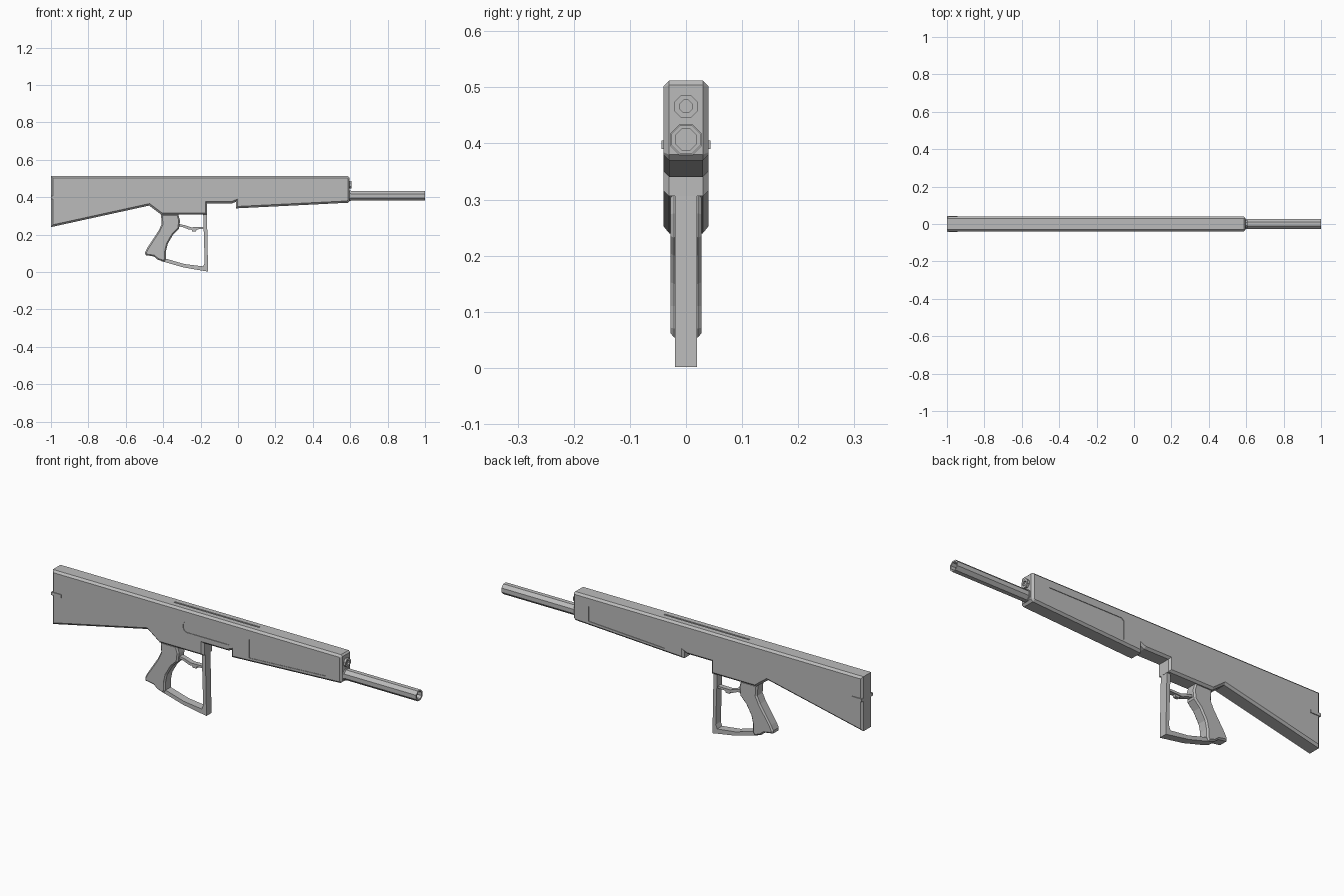
import bpy, bmesh, math
from mathutils import Matrix

cube = bpy.data.objects.get("Cube")
if cube:
    bpy.data.objects.remove(cube)

GREY = (0.5, 0.5, 0.5, 1)
metal = bpy.data.materials.new("plain_grey")
metal.use_nodes = True
metal.diffuse_color = GREY
metal.node_tree.nodes["Principled BSDF"].inputs["Base Color"].default_value = GREY


def finish(name, bm):
    bmesh.ops.recalc_face_normals(bm, faces=bm.faces)
    mesh = bpy.data.meshes.new(name)
    bm.to_mesh(mesh)
    bm.free()
    mesh.materials.append(metal)
    obj = bpy.data.objects.new(name, mesh)
    bpy.context.collection.objects.link(obj)
    return obj


def slab(name, outline, half, chamfer=0, y=0):
    """Extrude an x-z outline across y, chamfering the rims of both sides."""
    bm = bmesh.new()
    base = bm.faces.new([bm.verts.new((x, y - half, z)) for x, z in outline])
    top = bmesh.ops.extrude_face_region(bm, geom=[base])["geom"]
    for v in top:
        if isinstance(v, bmesh.types.BMVert):
            v.co.y = y + half
    if chamfer:
        rims = [e for e in bm.edges if abs(e.verts[0].co.y - e.verts[1].co.y) < 1e-5]
        bmesh.ops.bevel(bm, geom=rims, offset=chamfer, segments=1,
                        affect='EDGES', clamp_overlap=True)
    return finish(name, bm)


def box(x0, x1, z0, z1):
    return [(x0, z0), (x1, z0), (x1, z1), (x0, z1)]


def rounded(x0, x1, z0, z1, r, steps=4):
    pts = []
    for i, (cx, cz) in enumerate(box(x0 + r, x1 - r, z0 + r, z1 - r)):
        for s in range(steps + 1):
            a = math.pi * (1 + i / 2) + s / steps * math.pi / 2
            pts.append((cx + r * math.cos(a), cz + r * math.sin(a)))
    return pts


def tube(name, z, rings):
    """Eight-sided turned part along x; rings are (x, radius) pairs."""
    bm = bmesh.new()
    loops = []
    for x, r in rings:
        angles = [math.pi / 8 + i * math.pi / 4 for i in range(8)]
        loops.append([bm.verts.new((x, r * math.cos(a), z + r * math.sin(a)))
                      for a in angles])
    for a, b in zip(loops, loops[1:]):
        for i in range(8):
            j = (i + 1) % 8
            bm.faces.new((a[i], a[j], b[j], b[i]))
    bm.faces.new(loops[0])
    bm.faces.new(loops[-1])
    return finish(name, bm)


# One-piece stock, receiver and fore-end
body = slab("body", [
    (-1, .24), (-.475, .355), (-.41, .306), (-.165, .306), (-.165, .367),
    (-.03, .367), (-.012, .375), (-.012, .34), (.587, .37), (.597, .38),
    (.597, .504), (.589, .512), (-1, .512)], .04, .01)


def recess(cutter):
    cutter.hide_render = True
    cutter.hide_viewport = True
    cutter.display_type = 'WIRE'
    mod = body.modifiers.new(cutter.name, 'BOOLEAN')
    mod.operation = 'DIFFERENCE'
    mod.solver = 'EXACT'
    mod.object = cutter


# Shallow side panels, ejection port and top slot
panel = [(.09, .365), (.51, .388), (.51, .462), (.50, .467), (.10, .467), (.09, .457)]
for side, word in ((-1, "right"), (1, "left")):
    recess(slab(word + "_panel_cutter", panel, .004, y=side * .041))
recess(slab("port_cutter", rounded(-.275, 0, .4, .455, .022), .004, y=-.041))
recess(slab("top_slot_cutter", box(-.35, .12, .509, .53), .004))

# Sling tabs at the butt
slab("sling_tabs", box(-1, -.945, .39, .405), .044)

# Pistol grip
slab("grip", [
    (-.412, .31), (-.408, .255), (-.425, .22), (-.484, .13), (-.497, .105),
    (-.495, .09), (-.45, .083), (-.43, .066), (-.395, .054), (-.385, .07),
    (-.385, .11), (-.376, .15), (-.347, .2), (-.315, .232), (-.31, .275),
    (-.32, .31)], .028, .007)

# Hand guard: lower bar and front post
slab("hand_guard", [
    (-.41, .058), (-.29, .024), (-.16, .002), (-.166, .31), (-.186, .31),
    (-.178, .05), (-.186, .03), (-.285, .042), (-.41, .078)], .02)

# Trigger and its bar
slab("trigger_bar", [
    (-.32, .245), (-.29, .238), (-.26, .226), (-.18, .23), (-.18, .24),
    (-.25, .239), (-.285, .25), (-.32, .258)], .012)
slab("trigger", [(-.245, .216), (-.225, .216), (-.22, .232), (-.25, .232)], .008)

# Hollow barrel, its collar and the gas plug
tube("barrel", .407, [(.58, .0275), (1, .0275), (1, .02), (.9, .02)])
tube("barrel_collar", .407, [(.58, .03), (.603, .03)])
tube("gas_plug", .466, [(.58, .022), (.608, .022), (.608, .012), (.6, .012)])
